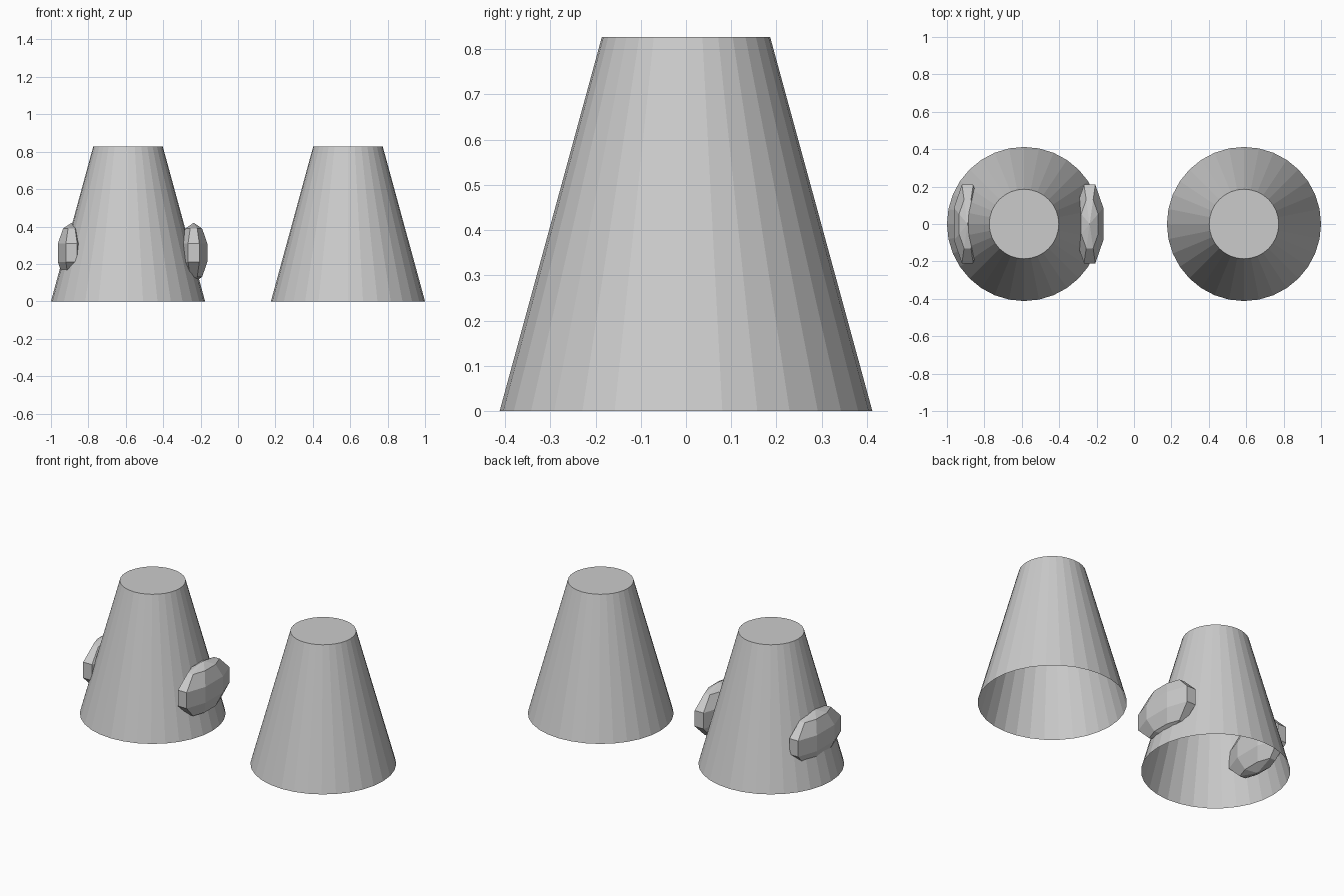
import bpy, bmesh
from math import pi
from mathutils import Matrix

if "Cube" in bpy.data.objects:
    bpy.data.objects.remove(bpy.data.objects["Cube"])


def finish(bm, name, location):
    mesh = bpy.data.meshes.new(name)
    bmesh.ops.recalc_face_normals(bm, faces=bm.faces)
    bm.to_mesh(mesh)
    bm.free()
    obj = bpy.data.objects.new(name, mesh)
    obj.location = location
    bpy.context.collection.objects.link(obj)
    return obj


# Tapered cup: flat closed top, open underneath
def cup(name, x):
    bm = bmesh.new()
    bmesh.ops.create_cone(bm, cap_ends=True, cap_tris=False, segments=32,
                          radius1=0.412, radius2=0.186, depth=0.827)
    bottom = [f for f in bm.faces if all(v.co.z < 0 for v in f.verts)]
    bmesh.ops.delete(bm, geom=bottom, context='FACES_ONLY')
    finish(bm, name, (x, 0, 0.827 / 2))


# Flattened low-poly ellipsoid with eight sides and five bands
def side_pad(name, x):
    bm = bmesh.new()
    bmesh.ops.create_uvsphere(bm, u_segments=8, v_segments=5, radius=1)
    bm.transform(Matrix.Diagonal((0.083, 0.239, 0.16, 1)) @ Matrix.Rotation(pi / 8, 4, 'Z'))
    finish(bm, name, (x, 0, 0.26))


cup("left_cup", -0.588)
cup("right_cup", 0.588)

# Pads sunk into both flanks of the left cup
side_pad("outer_pad", -0.89)
side_pad("inner_pad", -0.237)
